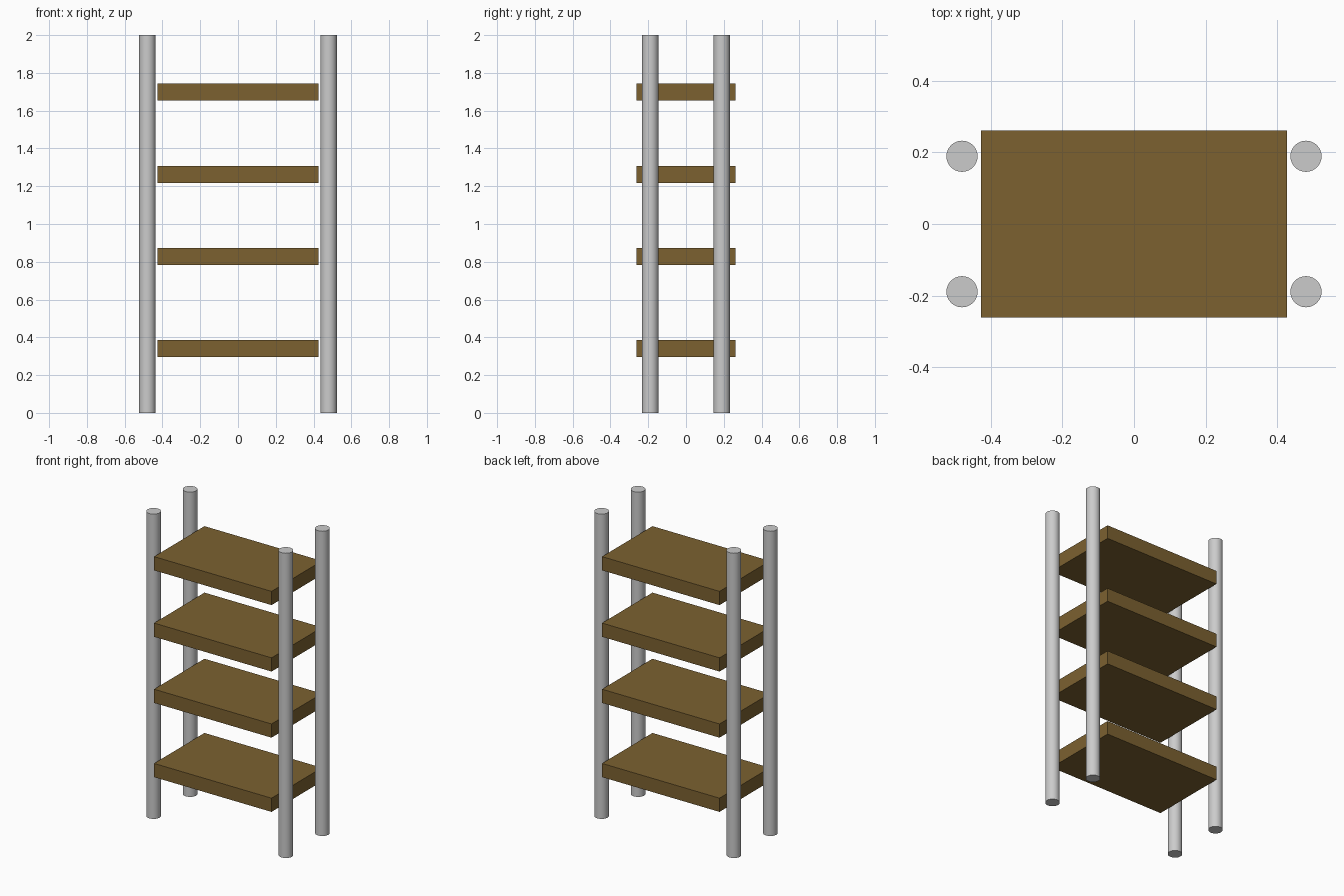
import bpy
import math

if "Cube" in bpy.data.objects:
    bpy.data.objects.remove(bpy.data.objects["Cube"])

POST_X, POST_Y, POST_R, HEIGHT = 0.48, 0.189, 0.0435, 2.0
SHELF_SIZE = (0.853, 0.523, 0.09)
SHELF_HEIGHTS = (0.341, 0.828, 1.262, 1.698)

wood = bpy.data.materials.new("brown_wood")
wood.diffuse_color = (0.2, 0.12, 0.03, 1.0)
wood.use_nodes = True
wood.node_tree.nodes["Principled BSDF"].inputs["Base Color"].default_value = wood.diffuse_color


def add_post(name, x, y):
    bpy.ops.mesh.primitive_cylinder_add(
        vertices=32, radius=POST_R, depth=HEIGHT, location=(x, y, HEIGHT / 2))
    bpy.context.object.name = name
    bpy.ops.object.shade_smooth_by_angle(angle=math.radians(30))


def add_shelf(name, z):
    bpy.ops.mesh.primitive_cube_add(size=1, location=(0, 0, z))
    shelf = bpy.context.object
    shelf.name = name
    shelf.scale = SHELF_SIZE
    bpy.ops.object.transform_apply(location=False, rotation=False, scale=True)
    shelf.data.materials.append(wood)


# Four round corner posts, standing just outside the shelf ends
for side, sx in (("left", -1), ("right", 1)):
    for end, sy in (("front", -1), ("back", 1)):
        add_post(f"{end}_{side}_post", sx * POST_X, sy * POST_Y)

# Four thick shelf boards
for i, z in enumerate(SHELF_HEIGHTS, 1):
    add_shelf(f"shelf_{i}", z)
